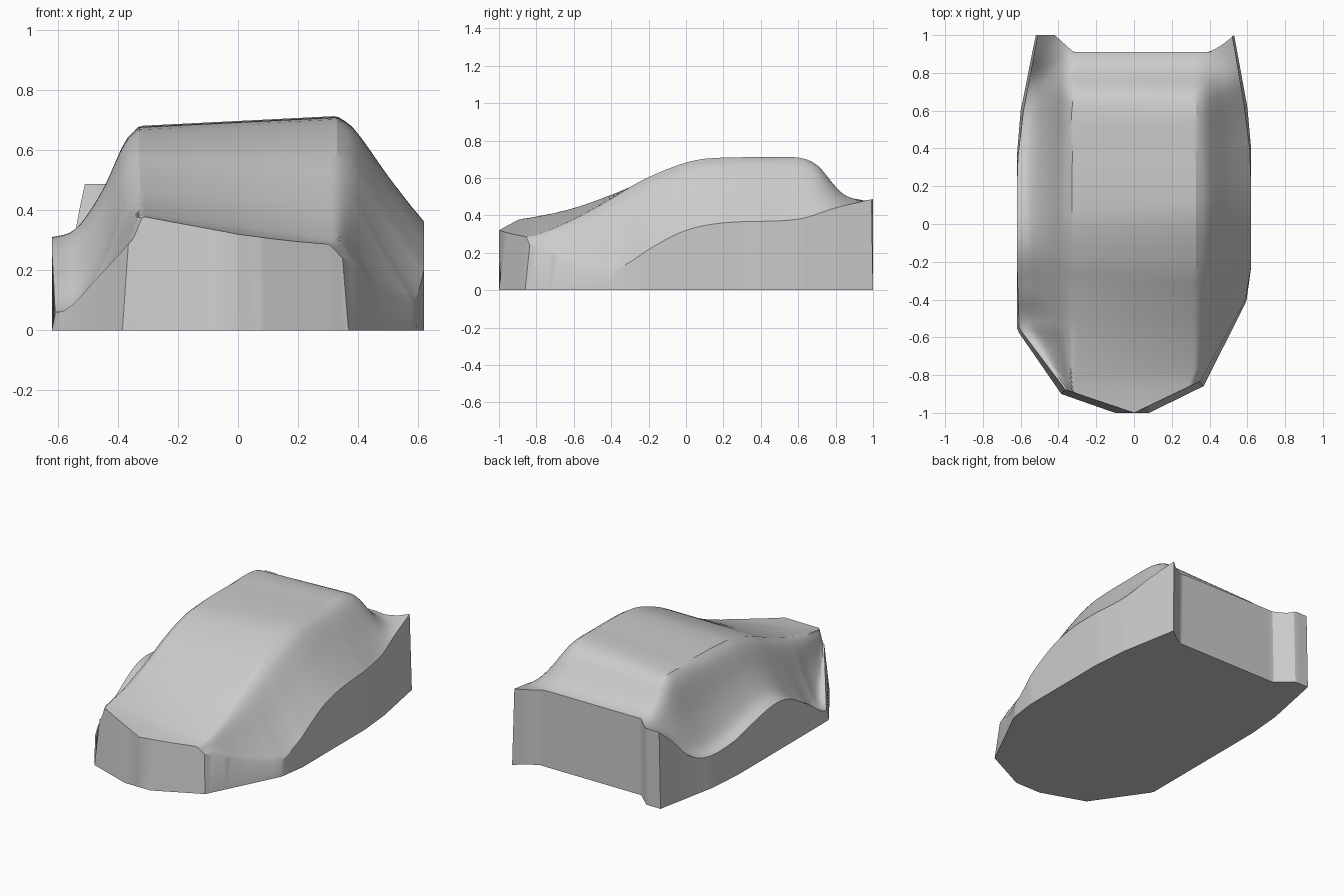
import bpy
import bmesh

if "Cube" in bpy.data.objects:
    bpy.data.objects.remove(bpy.data.objects["Cube"])


def lerp_curve(pts, v):
    """Straight-line interpolation through (position, value) points."""
    if v <= pts[0][0]:
        return pts[0][1]
    for (a, p), (b, q) in zip(pts, pts[1:]):
        if v <= b:
            return p + (q - p) * (v - a) / (b - a)
    return pts[-1][1]


def smooth_curve(pts, v):
    """Smooth interpolation (cubic with averaged slopes)."""
    if v <= pts[0][0]:
        return pts[0][1]
    if v >= pts[-1][0]:
        return pts[-1][1]
    n = len(pts)

    def slope(k):
        a, b = pts[max(k - 1, 0)], pts[min(k + 1, n - 1)]
        return (b[1] - a[1]) / (b[0] - a[0])

    k = max(i for i in range(n - 1) if pts[i][0] <= v)
    (a, p), (b, q) = pts[k], pts[k + 1]
    h = b - a
    t = (v - a) / h
    return ((2*t**3 - 3*t*t + 1) * p + (t**3 - 2*t*t + t) * h * slope(k)
            + (3*t*t - 2*t**3) * q + (t**3 - t*t) * h * slope(k + 1))


# Plan outline: half widths along the length, nose and tail lines across it
LEFT = [(-.9, .385), (-.56, .62), (.36, .62), (.6, .6), (1, .52)]
RIGHT = [(-.9, .368), (-.41, .595), (-.23, .62), (.4, .62), (.62, .6), (1, .53)]
NOSE_LOW = [(-.385, -.9), (-.1, -1), (.08, -1), (.365, -.86)]
NOSE_TOP = [(-.37, -.875), (0, -1), (.345, -.835)]
TAIL = [(-.52, 1), (-.42, 1), (-.32, .91), (.4, .91), (.47, .95), (.53, 1)]
INSET = [(-.9, .02), (-.56, .012), (-.2, 0), (.2, 0), (.6, .015), (1, .01)]

# Heights: centre line, side edges, and fall from shoulder to edge
CROWN = [(-1, .32), (-.9, .328), (-.8, .345), (-.6, .41), (-.4, .5), (-.2, .6),
         (0, .67), (.15, .69), (.4, .695), (.6, .693), (.7, .66), (.8, .55),
         (.85, .508), (.91, .488), (1, .488)]
EDGE_L = [(-.9, .31), (-.75, .185), (-.56, .06), (-.35, .18), (-.15, .29),
          (0, .31), (.2, .275), (.4, .22), (.6, .2), (.75, .25), (.9, .4), (1, .487)]
EDGE_R = [(-.87, .25), (-.75, .215), (-.6, .14), (-.41, .1), (-.3, .15),
          (-.18, .23), (0, .32), (.2, .36), (.6, .38), (.8, .44), (1, .488)]
FALL_L = [(0, 1), (.17, .87), (.41, .46), (.65, .15), (.8, .04), (1, 0)]
FALL_R = [(0, 1), (.2, .88), (.6, .42), (.86, .14), (1, 0)]
TILT = [(-1, -.17), (-.8, -.15), (-.3, 0), (.1, .05), (.6, .05), (.85, 0)]


def plan(s, row, top):
    """Plan position for a column s (-1..1) and a row along the length."""
    width = lerp_curve(LEFT if s < 0 else RIGHT, row)
    if top:
        width -= lerp_curve(INSET, row)
    x = s * width
    front = max(0, min(1, (-.4 - row) / .5))
    back = max(0, min(1, (row - .7) / .3))
    nose = lerp_curve(NOSE_TOP if top else NOSE_LOW, x)
    y = row + (nose + .9) * front + (lerp_curve(TAIL, x) - 1) * back
    return x, y, width


def height(x, y, width):
    """Height of the upper skin."""
    shoulder = min(.33, .86 * width)
    tx = max(-.33, min(.33, x))
    crown = smooth_curve(CROWN, y) + lerp_curve(TILT, y) * tx
    t = (abs(x) - shoulder) / (width - shoulder)
    if t <= 0:
        return crown
    edge = smooth_curve(EDGE_L if x < 0 else EDGE_R, y)
    fall = smooth_curve(FALL_L if x < 0 else FALL_R, min(t, 1))
    return edge + (crown - edge) * fall


# Body shell: upper skin grid, upright walls, flat floor
NX, NY = 64, 76
bm = bmesh.new()
grid = []
for j in range(NY + 1):
    row = -.9 + 1.9 * j / NY
    line = []
    for i in range(NX + 1):
        x, y, w = plan(-1 + 2 * i / NX, row, True)
        line.append(bm.verts.new((x, y, height(x, y, w))))
    grid.append(line)
for j in range(NY):
    for i in range(NX):
        bm.faces.new((grid[j][i], grid[j][i + 1], grid[j + 1][i + 1], grid[j + 1][i]))

rim = ([(i, 0) for i in range(NX)] + [(NX, j) for j in range(NY)]
       + [(i, NY) for i in range(NX, 0, -1)] + [(0, j) for j in range(NY, 0, -1)])
floor = []
for i, j in rim:
    x, y, w = plan(-1 + 2 * i / NX, -.9 + 1.9 * j / NY, False)
    floor.append(bm.verts.new((x, y, 0)))
for k in range(len(rim)):
    m = (k + 1) % len(rim)
    a, b = rim[k], rim[m]
    bm.faces.new((floor[k], floor[m], grid[b[1]][b[0]], grid[a[1]][a[0]]))
bm.faces.new(floor[::-1])
bmesh.ops.recalc_face_normals(bm, faces=bm.faces[:])

mesh = bpy.data.meshes.new("car_body")
bm.to_mesh(mesh)
bm.free()
body = bpy.data.objects.new("car_body", mesh)
bpy.context.collection.objects.link(body)

grey = bpy.data.materials.new("light grey")
grey.diffuse_color = (.6, .6, .6, 1)
grey.use_nodes = True
grey.node_tree.nodes["Principled BSDF"].inputs["Base Color"].default_value = grey.diffuse_color
mesh.materials.append(grey)

# Smooth skin with crisp rim and corners
bpy.context.view_layer.objects.active = body
body.select_set(True)
bpy.ops.object.shade_smooth_by_angle(angle=.5)
